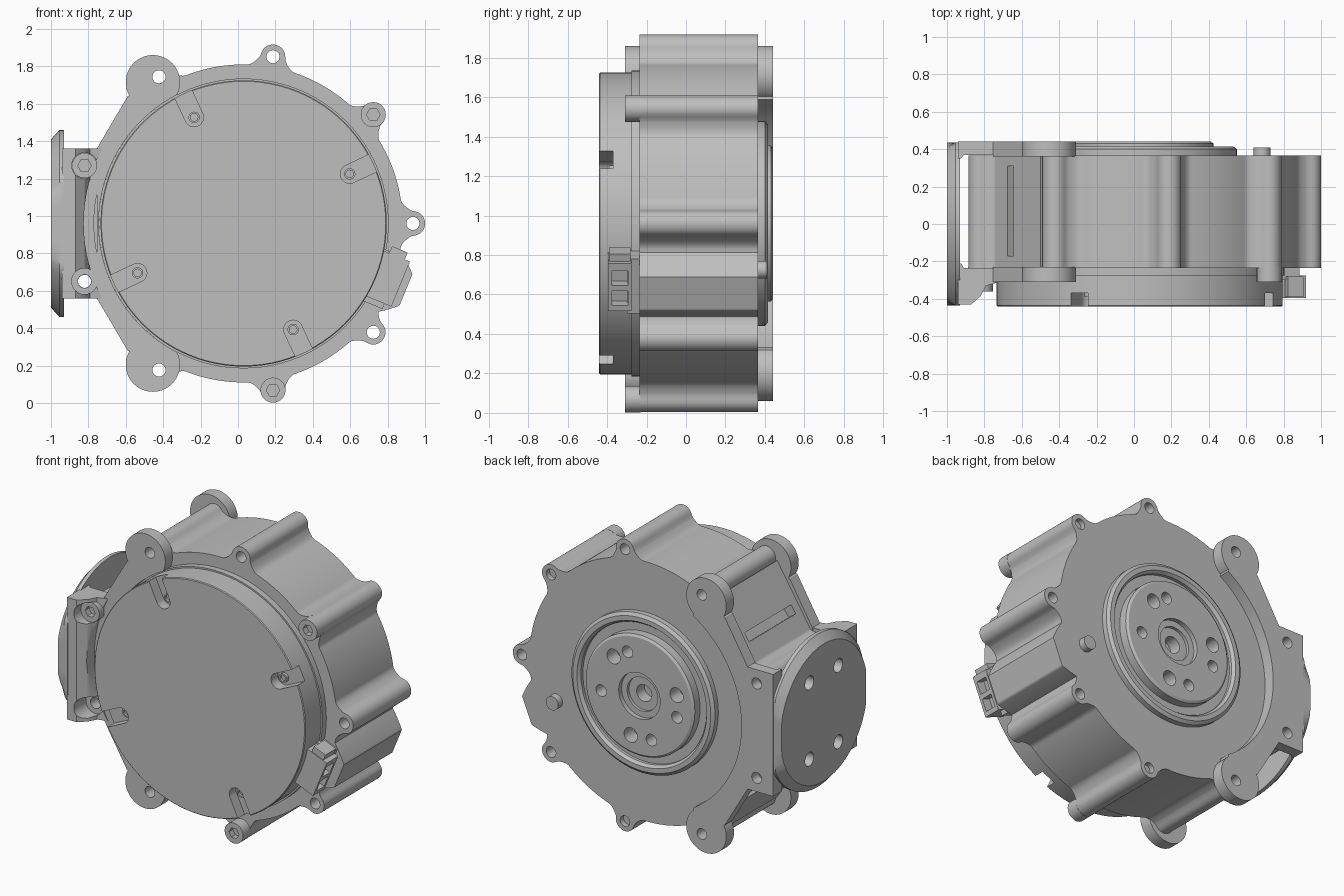
import bpy, bmesh
from math import sin, cos, radians, sqrt, pi
from mathutils import Matrix

CX, CZ = 0.03, 0.96
BOSS_R = 0.905

if "Cube" in bpy.data.objects:
    bpy.data.objects.remove(bpy.data.objects["Cube"])

grey = bpy.data.materials.new("metal_grey")
grey.use_nodes = True
grey.diffuse_color = (0.52, 0.52, 0.52, 1)
grey.node_tree.nodes["Principled BSDF"].inputs["Base Color"].default_value = (0.52, 0.52, 0.52, 1)


def finish(name, bm):
    bmesh.ops.recalc_face_normals(bm, faces=bm.faces)
    me = bpy.data.meshes.new(name)
    bm.to_mesh(me)
    bm.free()
    ob = bpy.data.objects.new(name, me)
    bpy.context.collection.objects.link(ob)
    me.materials.append(grey)
    return ob


def loft(name, loops):
    """Skin a stack of matching loops and cap both ends."""
    bm = bmesh.new()
    rings = [[bm.verts.new(p) for p in loop] for loop in loops]
    bm.faces.new(rings[0])
    bm.faces.new(rings[-1])
    for low, high in zip(rings, rings[1:]):
        for i in range(len(low)):
            bm.faces.new((low[i], low[i - 1], high[i - 1], high[i]))
    return finish(name, bm)


def prism(name, pts, y0, y1):
    """Extrude an (x, z) outline along y."""
    return loft(name, [[(x, y, z) for x, z in pts] for y in (y0, y1)])


def polar(a, r):
    return CX + r * cos(radians(a)), CZ + r * sin(radians(a))


def circle(c, r, n):
    return [(c[0] + r * cos(2 * pi * i / n), c[1] + r * sin(2 * pi * i / n)) for i in range(n)]


def rod(name, c, r, y0, y1, n=32):
    return prism(name, circle(c, r, n), y0, y1)


def lathe(name, profile, n=96):
    """Spin an (r, y) profile about the motor axis."""
    bm = bmesh.new()
    verts = [bm.verts.new((CX + r, y, CZ)) for r, y in profile]
    edges = [bm.edges.new(p) for p in zip(verts, verts[1:])]
    bmesh.ops.spin(bm, geom=verts + edges, cent=(CX, 0, CZ), axis=(0, 1, 0),
                   angle=2 * pi, steps=n, use_merge=True)
    bmesh.ops.remove_doubles(bm, verts=bm.verts, dist=1e-5)
    return finish(name, bm)


def block(name, a, r0, r1, t0, t1, y0, y1):
    """Box aligned to the radial direction at angle a."""
    bm = bmesh.new()
    bmesh.ops.create_cube(bm, size=1)
    size = Matrix.Diagonal((r1 - r0, y1 - y0, t1 - t0, 1))
    shift = Matrix.Translation(((r0 + r1) / 2, (y0 + y1) / 2, (t0 + t1) / 2))
    turn = Matrix.Translation((CX, 0, CZ)) @ Matrix.Rotation(-radians(a), 4, "Y")
    bmesh.ops.transform(bm, matrix=turn @ shift @ size, verts=bm.verts)
    return finish(name, bm)


def cut(ob, cutters):
    for c in cutters:
        c.hide_render = True
        m = ob.modifiers.new("cut", "BOOLEAN")
        m.operation, m.solver, m.object = "DIFFERENCE", "EXACT", c
    dg = bpy.context.evaluated_depsgraph_get()
    me = bpy.data.meshes.new_from_object(ob.evaluated_get(dg))
    ob.modifiers.clear()
    ob.data = me
    for c in cutters:
        bpy.data.objects.remove(c)


def body_radius(a):
    """Round housing with nine bosses, two flats and a connector bulge."""
    r = 0.85
    d = BOSS_R * radians(abs((a + 20) % 40 - 20))
    if d < 0.065:
        r = BOSS_R + sqrt(0.065 ** 2 - d * d)
    elif d < 0.14:
        r += 0.055 * ((0.14 - d) / 0.075) ** 2
    if 124 < abs(a) < 160:
        r = max(r, 0.86 / cos(radians(abs(a) - 148)))
    if -34 < a < -10:
        ramp = 0.85 + 0.09 * min((a + 34) / 6, (-10 - a) / 6.5)
        r = max(r, min(0.938 / cos(radians(a + 22.4)), ramp))
    return r


# Housing with through holes, side grooves and a rear recess
steps = 900
housing = prism("housing", [polar(a, body_radius(a)) for a in
                            (i * 360 / steps - 180 for i in range(steps))], -0.235, 0.365)
bosses = [polar(40 * k, BOSS_R) for k in range(9)]
cutters = [rod("hole", c, 0.035, -0.6, 0.6, 24) for c in bosses]
cutters += [block("groove", s * 143, 0.8, 1, -0.03, 0.03, -0.17, 0.31) for s in (1, -1)]
cutters.append(rod("recess", (CX, CZ), 0.46, 0.25, 0.5, 96))
cut(housing, cutters)

# Front cover with four notches and their screws
cover = lathe("front_cover", [(0, -0.44), (0.76, -0.44), (0.765, -0.435), (0.765, -0.275),
                              (0.775, -0.275), (0.775, -0.22), (0, -0.22)])
cutters = []
for k in range(4):
    a = 25 + 90 * k
    cutters += [block("notch", a, 0.626, 0.9, -0.05, 0.05, -0.5, -0.37),
                rod("notch_end", polar(a, 0.626), 0.05, -0.5, -0.37)]
cut(cover, cutters)
for k in range(4):
    c = polar(25 + 90 * k, 0.626)
    cut(rod("cover_screw", c, 0.03, -0.39, -0.36), [rod("socket", c, 0.02, -0.5, -0.375)])

# Clamp screws in three of the bosses
for k, front in ((1, -0.31), (4, -0.36), (7, -0.31)):
    c = bosses[k]
    cut(rod("screw_head", c, 0.067, front, -0.23), [rod("socket", c, 0.036, -0.6, front + 0.04, 6)])
    rod("screw_shaft", c, 0.035, -0.24, 0.33, 24)

# Rear ring, output flange and locating pin
lathe("rear_ring", [(0.455, 0.3), (0.455, 0.395), (0.47, 0.415), (0.5, 0.415),
                    (0.52, 0.4), (0.52, 0.36)])
flange = lathe("output_flange", [(0, 0.31), (0.055, 0.31), (0.055, 0.39), (0.11, 0.39),
                                 (0.11, 0.41), (0.15, 0.41), (0.15, 0.44), (0.38, 0.44),
                                 (0.395, 0.43), (0.395, 0.375), (0.458, 0.375),
                                 (0.458, 0.25), (0, 0.25)])
holes = [(a, 0.038) for a in (108, 188, 288, -14)] + [(a, 0.048) for a in (132, 257, 16)]
cut(flange, [rod("hole", polar(180 - a, 0.28), r, 0.34, 0.5, 24) for a, r in holes])
rod("locating_pin", (0.685, 0.725), 0.045, 0.35, 0.41)

# Side bracket: front and rear crescents with ears
half = [(-0.38, 1.74), (-0.59, 1.64), (-0.755, 1.36)]
outer = half + [(x, 2 * CZ - z) for x, z in reversed(half)]
for side, y0, y1, inner in (("front", -0.31, -0.23, 0.775), ("rear", 0.36, 0.44, 0.74)):
    arc = [polar(a, inner) for a in range(238, 121, -2)]
    cut(prism(side + "_crescent", outer + arc, y0, y1),
        [rod("hole", bosses[k], 0.035, -0.6, 0.6, 24) for k in (3, 4, 5, 6)])
    for s, tag in ((1, "upper"), (-1, "lower")):
        cut(rod(f"{side}_{tag}_ear", (-0.455, CZ + s * 0.755), 0.145, y0, y1, 64),
            [rod("hole", bosses[3 if s > 0 else 6], 0.035, -0.6, 0.6, 24),
             rod("clear", (CX, CZ), inner, -0.6, 0.6, 96)])


def arm(name, plan):
    """Extrude an (x, y) plan through the arm height."""
    return loft(name, [[(x, y, z) for x, y in plan] for z in (0.56, 1.36)])


# Arms joining the crescents to the mounting plate
front_arm = arm("front_arm", [(-0.94, -0.43), (-0.87, -0.43), (-0.82, -0.385), (-0.79, -0.33),
                              (-0.72, -0.31), (-0.72, -0.235), (-0.91, -0.235),
                              (-0.925, -0.21), (-0.94, -0.21)])
cut(front_arm, [rod("clear", (CX, CZ), 0.8, -0.6, 0, 96),
                rod("relief", (CX, CZ), 0.855, -0.6, -0.31, 96)]
    + [rod("counterbore", bosses[k], 0.069, -0.6, -0.305) for k in (4, 5)]
    + [rod("hole", bosses[5], 0.036, -0.6, 0, 24)])
rear_arm = arm("rear_arm", [(-0.94, 0.44), (-0.72, 0.44), (-0.72, 0.37), (-0.91, 0.37),
                            (-0.925, 0.35), (-0.94, 0.35)])
cut(rear_arm, [rod("clear", (CX, CZ), 0.74, 0, 0.6, 96)]
    + [rod("hole", bosses[k], 0.036, 0, 0.6, 24) for k in (4, 5)])


def x_loft(name, c, sections, n, limit):
    """Discs stacked along x, flattened where y passes the limit."""
    return loft(name, [[(x, max(-limit, min(limit, y)), z) for y, z in circle(c, r, n)]
                       for x, r in sections])


# Mounting plate: chamfered disc, flat at front and rear, with four holes
plate = x_loft("mounting_plate", (0, CZ), [(-1, 0.45), (-0.955, 0.5), (-0.93, 0.5)], 96, 0.437)
cut(plate, [x_loft("hole", (y, CZ + z), [(-1.1, 0.045), (-0.9, 0.045)], 24, 1)
            for y in (-0.15, 0.15) for z in (-0.25, 0.25)])

# Cable connector with two sockets and a latch
connector = block("connector", -22.4, 0.7, 0.9, -0.11, 0.15, -0.395, -0.275)
cut(connector, [block("port", -22.4, 0.84, 1, t, t + 0.08, -0.375, -0.295) for t in (-0.08, 0.03)])
block("connector_latch", -22.4, 0.78, 0.87, 0.14, 0.19, -0.39, -0.28)
block("connector_foot", -22.4, 0.72, 0.86, -0.14, 0.16, -0.3, -0.23)

# Smooth round surfaces while keeping edges crisp
bpy.ops.object.select_all(action="DESELECT")
for ob in bpy.context.collection.objects:
    if ob.type == "MESH":
        ob.select_set(True)
        bpy.context.view_layer.objects.active = ob
bpy.ops.object.shade_smooth_by_angle(angle=radians(30))
